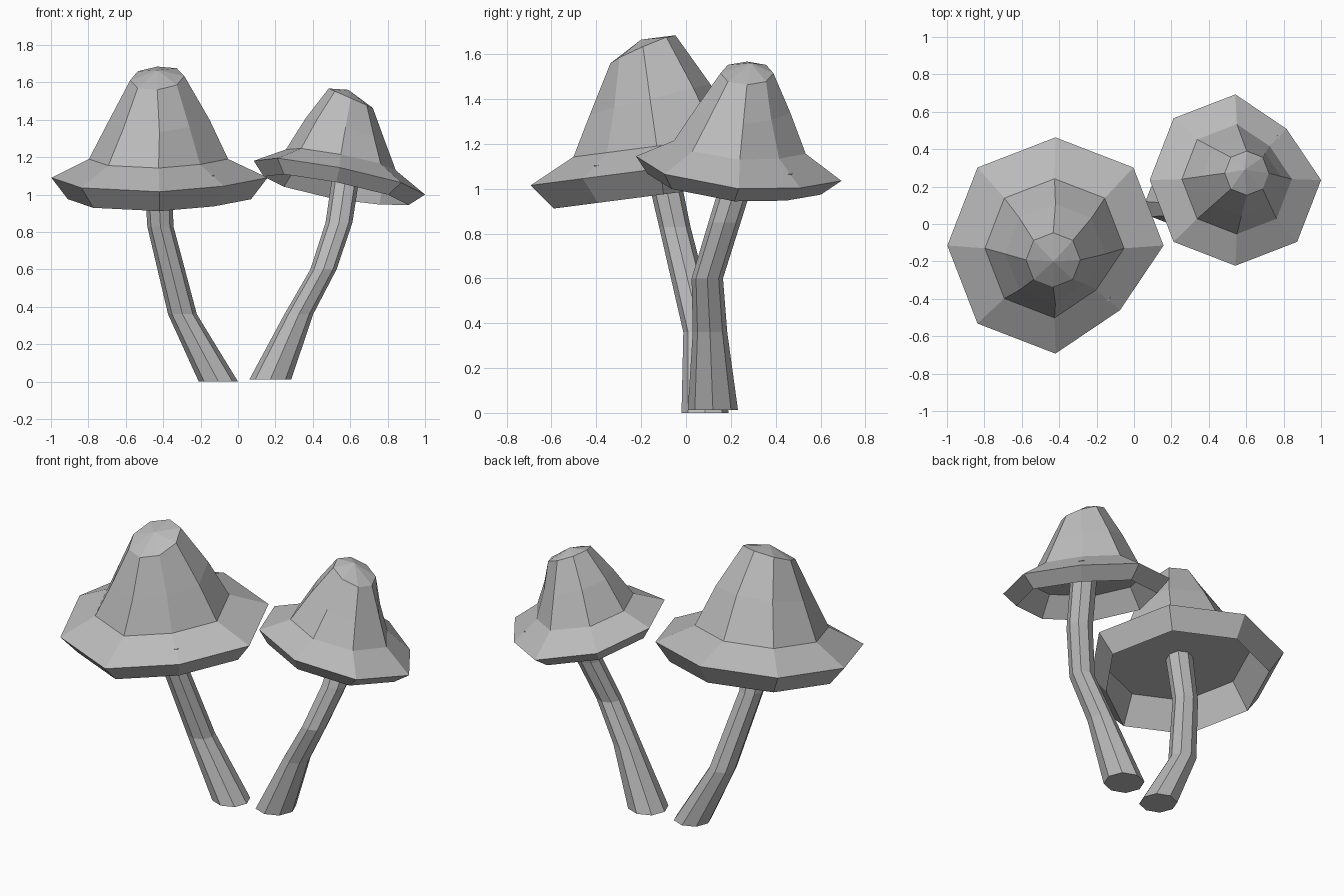
import bpy, bmesh
from math import cos, sin, pi

SIDES = 8

cube = bpy.data.objects.get("Cube")
if cube:
    bpy.data.objects.remove(cube, do_unlink=True)

grey = bpy.data.materials.new("plain_grey")
grey.use_nodes = True
grey.diffuse_color = (0.5, 0.5, 0.5, 1)
grey.node_tree.nodes["Principled BSDF"].inputs["Base Color"].default_value = (0.5, 0.5, 0.5, 1)


def ring(bm, center, radius, slope=(0, 0), dent=None):
    """Octagon on a sloped plane; diagonal corners sit wider, one may be pulled in."""
    cx, cy, cz = center
    verts = []
    for i in range(SIDES):
        r = radius * (0.845 if i == dent else 1.02 if i % 2 else 1)
        dx, dy = r * cos(i * 2 * pi / SIDES), r * sin(i * 2 * pi / SIDES)
        verts.append(bm.verts.new((cx + dx, cy + dy, cz + slope[0] * dx + slope[1] * dy)))
    return verts


def bridge(bm, low, high):
    for i in range(SIDES):
        j = (i + 1) % SIDES
        bm.faces.new((low[i], low[j], high[j], high[i]))


def finish(bm, name):
    bmesh.ops.recalc_face_normals(bm, faces=bm.faces)
    mesh = bpy.data.meshes.new(name)
    bm.to_mesh(mesh)
    bm.free()
    mesh.materials.append(grey)
    obj = bpy.data.objects.new(name, mesh)
    bpy.context.scene.collection.objects.link(obj)


def make_cap(name, hollow, rings, apex, dent):
    """Closed cap: hollow ceiling, under edge, rim, neck, mid bell, tip ring, apex."""
    bm = bmesh.new()
    ceiling = ring(bm, *hollow)
    bm.faces.new(ceiling)
    loops = [ceiling]
    for k, (center, radius, slope) in enumerate(rings):
        loops.append(ring(bm, center, radius, slope, dent if k < 4 else None))
    for low, high in zip(loops, loops[1:]):
        bridge(bm, low, high)
    tip = bm.verts.new(apex)
    top = loops[-1]
    for i in range(SIDES):
        bm.faces.new((top[i], top[(i + 1) % SIDES], tip))
    finish(bm, name)


def make_stem(name, path):
    bm = bmesh.new()
    loops = [ring(bm, c, r) for c, r in path]
    for low, high in zip(loops, loops[1:]):
        bridge(bm, low, high)
    bm.faces.new(loops[0])
    bm.faces.new(loops[-1])
    finish(bm, name)


# Large mushroom, leaning to the right and front
large_rings = [
    ((-0.42, -0.10, 0.975), 0.49, (0, 0.13)),
    ((-0.42, -0.115, 1.09), 0.578, (0, 0.13)),
    ((-0.425, -0.13, 1.19), 0.372, (0, 0.13)),
    ((-0.42, -0.16, 1.40), 0.268, (0, 0.25)),
    ((-0.432, -0.192, 1.622), 0.145, (0.08, 0.43)),
]
large_hollow = ((-0.422, -0.12, 1.14), 0.4, (0, 0.13))
make_cap("large_cap", large_hollow, large_rings, (-0.43, -0.2, 1.665), 7)
make_stem("large_stem", [
    ((-0.105, 0.085, 0), 0.105),
    ((-0.297, 0.065, 0.36), 0.077),
    ((-0.415, -0.05, 0.83), 0.07),
    ((-0.43, -0.12, 1.15), 0.075),
])

# Small mushroom, leaning to the left and back
small_rings = [
    ((0.525, 0.215, 1.02), 0.387, (-0.197, -0.12)),
    ((0.542, 0.235, 1.09), 0.458, (-0.197, -0.12)),
    ((0.55, 0.24, 1.185), 0.294, (-0.19, -0.1)),
    ((0.575, 0.255, 1.35), 0.21, (-0.3, -0.05)),
    ((0.603, 0.272, 1.515), 0.118, (-0.44, 0)),
]
small_hollow = ((0.545, 0.237, 1.138), 0.32, (-0.197, -0.12))
make_cap("small_cap", small_hollow, small_rings, (0.59, 0.29, 1.56), 1)
make_stem("small_stem", [
    ((0.173, 0.12, 0.012), 0.112),
    ((0.325, 0.107, 0.36), 0.077),
    ((0.457, 0.095, 0.6), 0.07),
    ((0.54, 0.172, 0.85), 0.072),
    ((0.585, 0.265, 1.15), 0.073),
])
